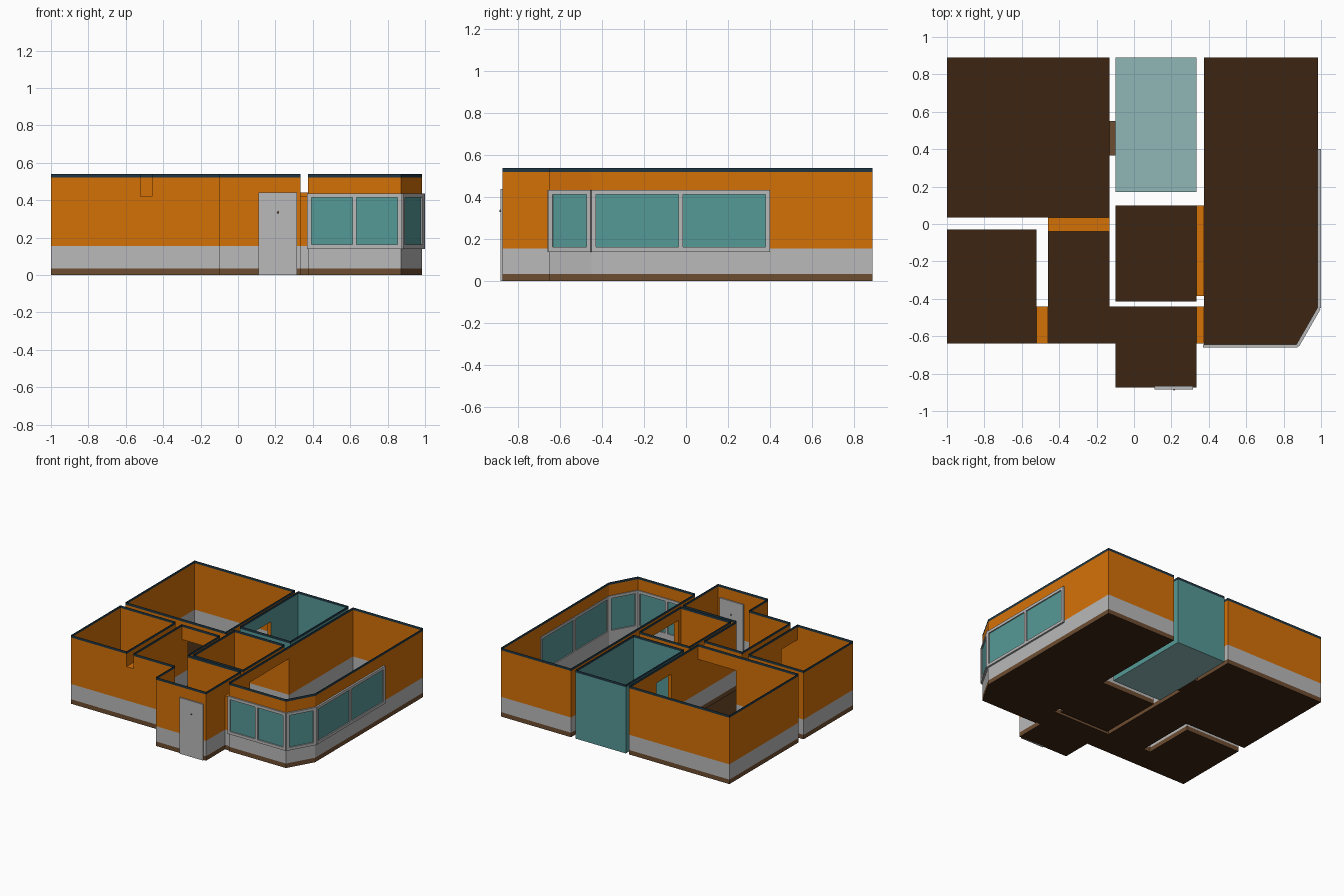
import bpy, bmesh
from mathutils import Vector, Matrix

if "Cube" in bpy.data.objects:
    bpy.data.objects.remove(bpy.data.objects["Cube"])


def material(name, rgb):
    m = bpy.data.materials.new(name)
    m.diffuse_color = tuple((c / 255) ** 2.2 for c in rgb) + (1,)
    m.use_nodes = True
    m.node_tree.nodes["Principled BSDF"].inputs["Base Color"].default_value = m.diffuse_color
    return m


MATS = [material("skirting_brown", (110, 78, 52)), material("grey_paint", (184, 184, 184)),
        material("orange_paint", (212, 112, 16)), material("rim_slate", (36, 56, 68)),
        material("floor_brown", (62, 41, 25)), material("teal_glass", (86, 152, 150)),
        material("pale_teal", (142, 182, 182))]
SKIRT, GREY, ORANGE, RIM, FLOOR, TEAL, PALE = range(7)
LEVELS = [0, 0.035, 0.155, 0.52, 0.54]

# passages: x0, x1, y0, y1, top height, axis along which they run, ceiling material
PASSAGES = {
    "front_left_passage": (-0.52, -0.46, -0.64, -0.44, 0.42, 0, ORANGE),
    "back_left_passage": (-0.46, -0.13, -0.04, 0.035, 0.42, 1, ORANGE),
    "small_room_passage": (0.335, 0.375, -0.385, 0.10, 0.44, 0, ORANGE),
    "hall_passage": (0.335, 0.375, -0.64, -0.44, 0.42, 0, ORANGE),
    "glass_room_passage": (-0.13, -0.10, 0.365, 0.55, 0.43, 0, SKIRT),
}
# openings cut in walls: window strips, front door, passages
OPENINGS = [(0.376, 0.872, -0.66, -0.64, 0.15, 0.425), (0.868, 1.0, -0.66, -0.448, 0.15, 0.425),
            (0.98, 1.0, -0.45, 0.39, 0.15, 0.425), (0.12, 0.305, -0.89, -0.86, -0.1, 0.43)]
for x0, x1, y0, y1, top, axis, _ in PASSAGES.values():
    e = 0.008
    OPENINGS.append((x0 - e, x1 + e, y0, y1, -0.1, top) if axis == 0
                    else (x0, x1, y0 - e, y1 + e, -0.1, top))


def finish(bm, name, mats=MATS):
    bmesh.ops.remove_doubles(bm, verts=bm.verts, dist=1e-5)
    me = bpy.data.meshes.new(name)
    bm.to_mesh(me)
    bm.free()
    for m in mats:
        me.materials.append(m)
    ob = bpy.data.objects.new(name, me)
    bpy.context.collection.objects.link(ob)
    return ob


def face(bm, pts, mat):
    bm.faces.new([bm.verts.new(p) for p in pts]).material_index = mat


def wall(bm, p, q, glass=False, top=0.54, cut=True):
    """Sheet wall in coloured bands, leaving out cells inside any opening."""
    p, q = Vector(p), Vector(q)
    d = q - p
    us, zs = {0.0, 1.0}, {z for z in LEVELS if z < top} | {top}
    hits = []
    for o in OPENINGS if cut else []:
        cuts = []
        for i in (0, 1):
            if abs(d[i]) > 1e-6:
                cuts += [(o[2 * i + k] - p[i]) / d[i] for k in (0, 1)]
        cuts = sorted(cuts + [0, 1])
        for a, b in zip(cuts, cuts[1:]):
            m = p + d * (a + b) / 2
            if 0 <= a < b - 1e-4 and b <= 1 and all(
                    o[2 * i] + 1e-4 < m[i] < o[2 * i + 1] - 1e-4 for i in (0, 1)):
                hits.append((a, b, o[4], o[5]))
                us |= {a, b}
                zs |= {z for z in o[4:] if 0 < z < top}
    us, zs = sorted(us), sorted(zs)
    for a, b in zip(us, us[1:]):
        if b - a < 1e-5:
            continue
        for z0, z1 in zip(zs, zs[1:]):
            u, z = (a + b) / 2, (z0 + z1) / 2
            if any(h[0] < u < h[1] and h[2] < z < h[3] for h in hits):
                continue
            band = sum(z > l for l in LEVELS[1:4])
            A, B = p + d * a, p + d * b
            face(bm, [(*A, z0), (*B, z0), (*B, z1), (*A, z1)],
                 TEAL if glass and band < 3 else band)


def room(name, outline, glass=False):
    bm = bmesh.new()
    for p, q in zip(outline, outline[1:] + outline[:1]):
        wall(bm, p, q, glass)
    face(bm, [(x, y, 0) for x, y in outline], PALE if glass else FLOOR)
    return finish(bm, name)


def rect(x0, x1, y0, y1):
    return [(x0, y0), (x1, y0), (x1, y1), (x0, y1)]


# rooms
room("back_left_room", rect(-1, -0.13, 0.035, 0.89))
room("glass_room", rect(-0.10, 0.335, 0.17, 0.89), True)
room("right_room", [(0.375, -0.65), (0.872, -0.65), (0.985, -0.45), (0.985, 0.89), (0.375, 0.89)])
room("front_left_room", rect(-1, -0.52, -0.64, -0.03))
room("small_room", rect(-0.10, 0.335, -0.415, 0.10))
room("hall", [(-0.46, -0.64), (-0.10, -0.64), (-0.10, -0.875), (0.335, -0.875), (0.335, -0.44),
              (-0.13, -0.44), (-0.13, -0.04), (-0.46, -0.04)])

# passages joining rooms
for name, (x0, x1, y0, y1, top, axis, mat) in PASSAGES.items():
    bm = bmesh.new()
    for s in (0, 1):
        if axis == 0:
            wall(bm, (x0, (y0, y1)[s]), (x1, (y0, y1)[s]), top=top, cut=False)
        else:
            wall(bm, ((x0, x1)[s], y0), ((x0, x1)[s], y1), top=top, cut=False)
    face(bm, [(x, y, 0) for x, y in rect(x0, x1, y0, y1)], FLOOR)
    face(bm, [(x, y, top) for x, y in rect(x0, x1, y0, y1)], mat)
    finish(bm, name)


def box(bm, centre, size, axis_x=Vector((1, 0, 0))):
    up = Vector((0, 0, 1))
    rot = Matrix((axis_x, up.cross(axis_x), up)).transposed().to_4x4()
    bmesh.ops.create_cube(bm, size=1, matrix=Matrix.Translation(centre) @ rot
                          @ Matrix.Diagonal((*size, 1)))


def window(name, p, q, panes):
    """Frame bars and glass sheet running from p to q."""
    p, q = Vector((*p, 0)), Vector((*q, 0))
    length, d = (q - p).length, (q - p).normalized()
    z0, z1, w, depth = 0.14, 0.435, 0.022, 0.018
    bm = bmesh.new()
    for z in (z0 + w / 2, z1 - w / 2):
        box(bm, (p + q) / 2 + Vector((0, 0, z)), (length, depth, w), d)
    for i in range(panes + 1):
        u = w / 2 + (length - w) * i / panes
        box(bm, p + d * u + Vector((0, 0, (z0 + z1) / 2)), (w, depth, z1 - z0 - 2 * w), d)
    finish(bm, name + "_frame", [MATS[GREY]])
    bm = bmesh.new()
    face(bm, [(*p.xy, z0 + w), (*q.xy, z0 + w), (*q.xy, z1 - w), (*p.xy, z1 - w)], 0)
    finish(bm, name + "_glass", [MATS[TEAL]])


# wrap-around window
corners = [(0.37, -0.652), (0.874, -0.652), (0.99, -0.45), (0.99, 0.40)]
for name, p, q, n in zip(("front_window", "corner_window", "side_window"),
                         corners, corners[1:], (2, 1, 2)):
    window(name, p, q, n)

# front door with a knob on each side
bm = bmesh.new()
box(bm, Vector((0.2125, -0.875, 0.22)), (0.205, 0.02, 0.44))
finish(bm, "front_door", [MATS[GREY]])
bm = bmesh.new()
bmesh.ops.create_uvsphere(bm, u_segments=8, v_segments=6, radius=0.006,
                          matrix=Matrix.Translation((0.215, -0.884, 0.335)))
bmesh.ops.create_uvsphere(bm, u_segments=8, v_segments=6, radius=0.006,
                          matrix=Matrix.Translation((0.215, -0.866, 0.335)))
finish(bm, "door_knobs", [MATS[SKIRT]])
